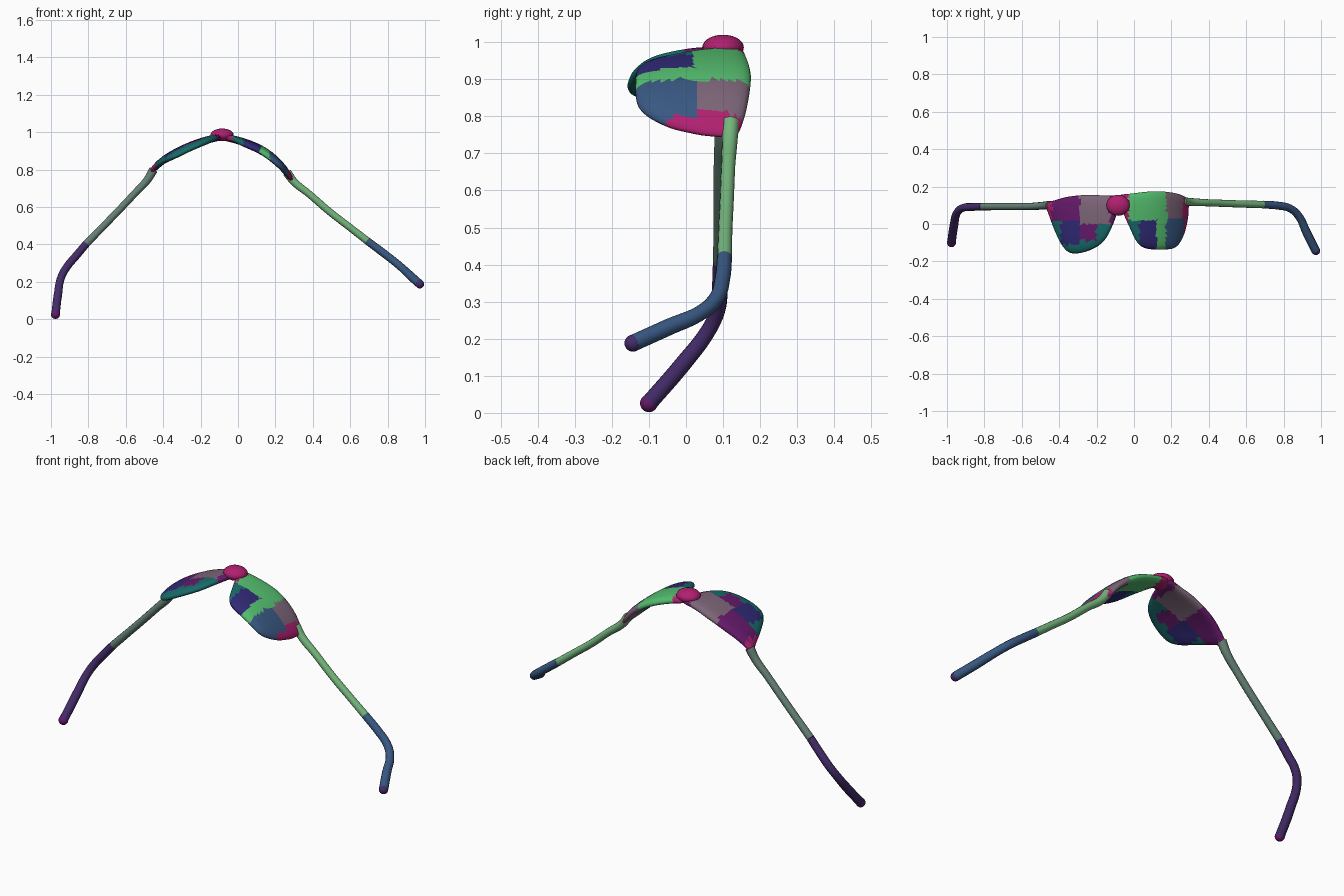
import bpy, bmesh, math
from mathutils import Vector

if "Cube" in bpy.data.objects:
    bpy.data.objects.remove(bpy.data.objects["Cube"])


def material(name, rgb):
    m = bpy.data.materials.new(name)
    m.diffuse_color = (*[c ** 2.0 for c in rgb], 1)
    m.use_nodes = True
    m.node_tree.nodes["Principled BSDF"].inputs["Base Color"].default_value = m.diffuse_color
    return m


MATS = {n: material(n, c) for n, c in {
    "purple": (.36, .10, .38), "navy": (.17, .15, .42), "mauve": (.45, .36, .43),
    "teal": (.10, .38, .38), "green": (.30, .72, .40), "magenta": (.66, .12, .40),
    "blue": (.20, .31, .47), "sage": (.36, .47, .42), "leaf": (.42, .68, .45),
    "violet": (.24, .16, .38)}.items()}
NAMES = list(MATS)

# Arch of the front, seen from -y (x, z)
ARCH = [(-.50, .745), (-.46, .795), (-.39, .855), (-.285, .912), (-.18, .952),
        (-.09, .972), (.01, .952), (.125, .905), (.21, .842), (.275, .765), (.31, .715)]


def arch(x):
    x = max(ARCH[0][0], min(ARCH[-1][0], x))
    n = len(ARCH)
    i = next(k for k in range(n - 1) if x <= ARCH[k + 1][0])

    def slope(k):
        a, b = ARCH[max(k - 1, 0)], ARCH[min(k + 1, n - 1)]
        return (b[1] - a[1]) / (b[0] - a[0])
    (x0, z0), (x1, z1) = ARCH[i], ARCH[i + 1]
    h = x1 - x0
    t = (x - x0) / h
    return ((2*t**3 - 3*t**2 + 1) * z0 + (t**3 - 2*t**2 + t) * h * slope(i)
            + (3*t**2 - 2*t**3) * z1 + (t**3 - t**2) * h * slope(i + 1))


def closed_spline(pts, sub=6):
    out, n = [], len(pts)
    for i in range(n):
        p = [Vector(pts[(i + k) % n]) for k in (-1, 0, 1, 2)]
        for s in range(sub):
            t = s / sub
            out.append(.5 * (2*p[1] + (p[2] - p[0]) * t
                       + (2*p[0] - 5*p[1] + 4*p[2] - p[3]) * t*t
                       + (3*p[1] - p[0] - 3*p[2] + p[3]) * t**3))
    return out


def finish(name, bm):
    me = bpy.data.meshes.new(name)
    bmesh.ops.recalc_face_normals(bm, faces=bm.faces)
    for f in bm.faces:
        f.smooth = True
    bm.to_mesh(me)
    bm.free()
    ob = bpy.data.objects.new(name, me)
    bpy.context.collection.objects.link(ob)
    return ob


# Colour patches over the lenses
def left_patch(x, y):
    if x < -.44:
        return "magenta"
    if x < -.29:
        return "purple" if y > .02 else ("teal" if x < -.39 or y < -.11 else "navy")
    if y > -.0:
        return "mauve" if x < -.13 else "purple"
    return "purple" if x < -.2 and y > -.09 else "teal"


def right_patch(x, y):
    if x > .265 or x < -.03:
        return "magenta"
    if x > .17:
        return "mauve" if y > .03 else "blue"
    if x > .12 or y > .02:
        return "green"
    return "navy" if x > .03 else "teal"


# Lens: rounded plate laid on the arch
def lens(name, outline, centre, patch, half=.019):
    loop = closed_spline(outline)
    c = Vector(centre)
    bm = bmesh.new()
    levels = [.15, .3, .45, .6, .74, .86, .94, .985]
    rings = [(s, 1) for s in levels] + [(1, 0)] + [(s, -1) for s in reversed(levels)]

    def place(p, s, side):
        x, y = p
        d = (arch(x + .01) - arch(x - .01)) / .02
        nrm = Vector((-d, 0, 1)).normalized()
        z = arch(x) - .35 * (y - .05) ** 2 + .004 * (1 - s * s)
        off = side * half * math.sqrt(max(0, 1 - s ** 10))
        return bm.verts.new(Vector((x, y, z)) + nrm * off)
    vs = [[place(c + (p - c) * s, s, side) for p in loop] for s, side in rings]
    n = len(loop)
    for a, b in zip(vs, vs[1:]):
        for i in range(n):
            bm.faces.new((a[i], a[(i + 1) % n], b[(i + 1) % n], b[i]))
    for ring, side in ((vs[0], 1), (vs[-1], -1)):
        mid = place(c, 0, side)
        for i in range(n):
            bm.faces.new((ring[i], ring[(i + 1) % n], mid))
    for f in bm.faces:
        m = f.calc_center_median()
        f.material_index = NAMES.index(patch(m.x, m.y))
    ob = finish(name, bm)
    for k in NAMES:
        ob.data.materials.append(MATS[k])


lens("left_lens", [(-.47, .10), (-.45, .04), (-.42, -.04), (-.38, -.12), (-.33, -.157),
                   (-.24, -.142), (-.165, -.095), (-.12, -.02), (-.09, .06), (-.075, .11),
                   (-.09, .15), (-.16, .152), (-.24, .156), (-.345, .147), (-.42, .128),
                   (-.46, .115)], (-.28, .02), left_patch)
lens("right_lens", [(.29, .10), (.285, .03), (.265, -.055), (.225, -.122), (.165, -.136),
                    (.065, -.131), (.015, -.095), (-.025, -.015), (-.06, .06), (-.095, .11),
                    (-.08, .152), (-.02, .162), (.11, .175), (.215, .166), (.275, .145),
                    (.292, .125)], (.12, .03), right_patch)


def ball(name, loc, size, mat):
    bm = bmesh.new()
    bmesh.ops.create_uvsphere(bm, u_segments=24, v_segments=14, radius=1)
    bmesh.ops.scale(bm, vec=size, verts=bm.verts)
    bmesh.ops.translate(bm, vec=loc, verts=bm.verts)
    finish(name, bm).data.materials.append(MATS[mat])


# Raised bridge between the lenses
ball("bridge", (-.085, .1, .986), (.062, .056, .034), "magenta")


# Temple arms: tapered tubes (x, y, z, radius)
def arm(name, pts, mat):
    cu = bpy.data.curves.new(name, 'CURVE')
    cu.dimensions = '3D'
    cu.bevel_depth = 1
    cu.bevel_resolution = 4
    cu.resolution_u = 8
    cu.use_fill_caps = True
    sp = cu.splines.new('BEZIER')
    sp.bezier_points.add(len(pts) - 1)
    for b, p in zip(sp.bezier_points, pts):
        b.co = p[:3]
        b.radius = p[3]
        b.handle_left_type = b.handle_right_type = 'AUTO'
    ob = bpy.data.objects.new(name, cu)
    bpy.context.collection.objects.link(ob)
    cu.materials.append(MATS[mat])
    bpy.ops.object.select_all(action='DESELECT')
    ob.select_set(True)
    bpy.context.view_layer.objects.active = ob
    bpy.ops.object.convert(target='MESH')
    bpy.ops.object.shade_smooth_by_angle(angle=math.radians(50))


arm("right_arm", [(.262, .12, .785, .024), (.30, .118, .735, .021), (.38, .114, .67, .019),
                  (.49, .11, .575, .019), (.60, .106, .49, .019), (.69, .104, .42, .02)], "leaf")
arm("right_arm_end", [(.69, .104, .42, .0205), (.77, .098, .36, .021), (.835, .083, .31, .021),
                      (.88, .043, .272, .021), (.925, -.05, .23, .023),
                      (.972, -.143, .188, .023)], "blue")
arm("left_arm", [(-.452, .10, .80, .024), (-.485, .098, .745, .021), (-.55, .094, .675, .019),
                 (-.63, .093, .59, .019), (-.72, .093, .497, .019), (-.81, .093, .405, .02)], "sage")
arm("left_arm_end", [(-.81, .093, .405, .0205), (-.865, .091, .34, .021), (-.915, .086, .28, .021),
                     (-.945, .062, .225, .021), (-.963, -.01, .13, .023),
                     (-.976, -.10, .026, .023)], "violet")
ball("right_arm_tip", (.972, -.143, .188), (.023, .023, .023), "violet")
ball("left_arm_tip", (-.976, -.10, .026), (.024, .024, .024), "purple")
